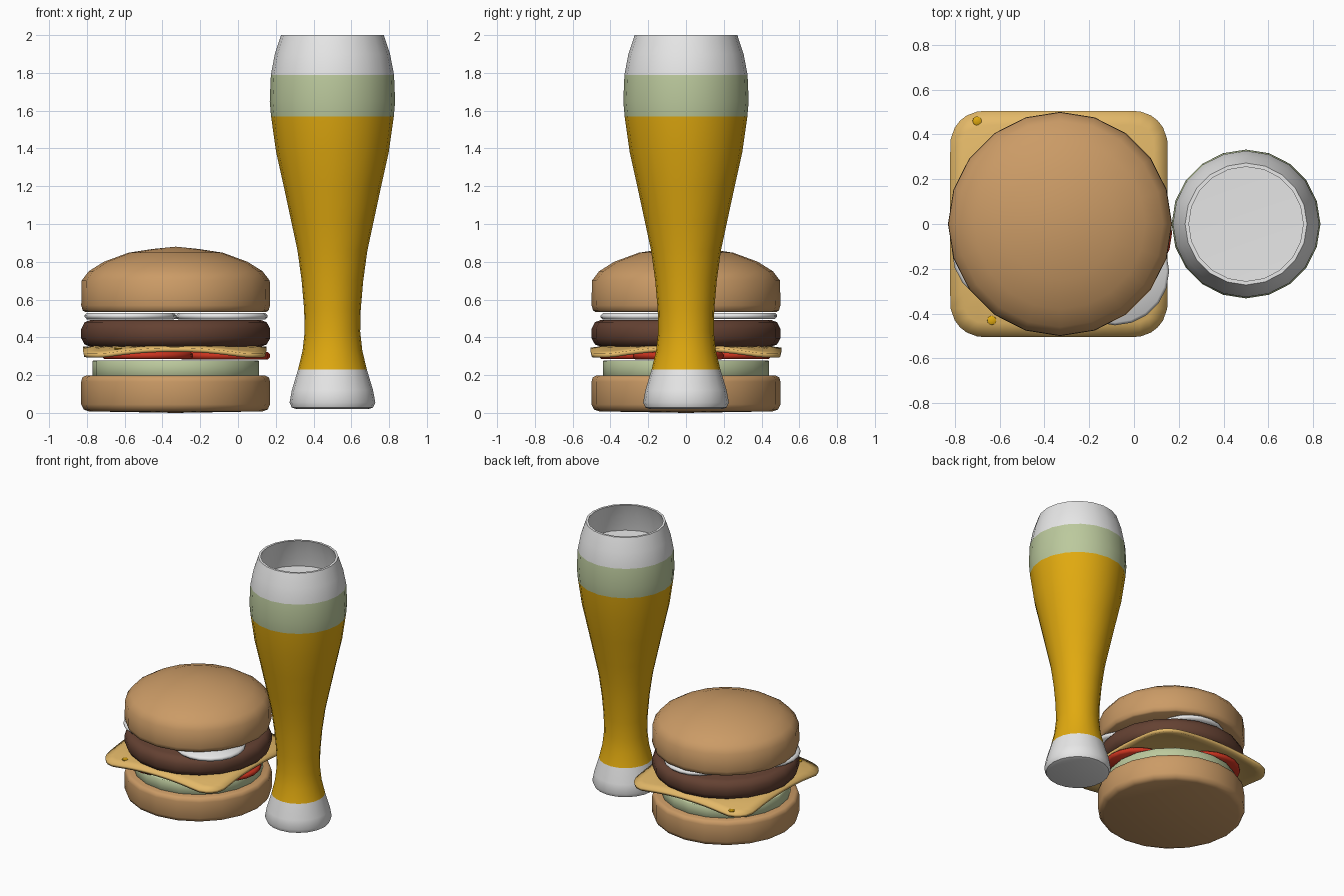
import bpy, bmesh, math

if "Cube" in bpy.data.objects:
    bpy.data.objects.remove(bpy.data.objects["Cube"])

def mat(name, r, g, b):
    m = bpy.data.materials.new(name)
    m.diffuse_color = (r, g, b, 1)
    m.use_nodes = True
    m.node_tree.nodes["Principled BSDF"].inputs["Base Color"].default_value = m.diffuse_color
    return m

BUN = mat("baked bun", .597, .328, .133)
LEAF = mat("pale green", .50, .584, .337)
RED = mat("tomato red", .61, .034, .014)
CHEESE = mat("cheese yellow", .775, .485, .141)
AMBER = mat("amber", .752, .402, .005)
MEAT = mat("meat brown", .127, .053, .032)
WHITE = mat("light grey", .8, .8, .8)

BX, GX = -.33, .5   # burger and glass axes

def finish(bm, name, mats, loc, angle=35):
    me = bpy.data.meshes.new(name)
    bm.to_mesh(me)
    bm.free()
    ob = bpy.data.objects.new(name, me)
    bpy.context.collection.objects.link(ob)
    ob.location = loc
    for m in mats:
        me.materials.append(m)
    bpy.ops.object.select_all(action='DESELECT')
    ob.select_set(True)
    bpy.context.view_layer.objects.active = ob
    bpy.ops.object.shade_smooth_by_angle(angle=math.radians(angle))
    return ob

def lathe(name, profile, mats, loc, sides=20, rule=None, angle=35):
    """Revolve (radius, z) points; radius 0 makes a pole."""
    bm = bmesh.new()
    rings = []
    for r, z in profile:
        if r == 0:
            rings.append([bm.verts.new((0, 0, z))] * sides)
        else:
            rings.append([bm.verts.new((r * math.cos(math.tau * i / sides),
                                        r * math.sin(math.tau * i / sides), z))
                          for i in range(sides)])
    for k in range(len(rings) - 1):
        a, b = rings[k], rings[k + 1]
        for i in range(sides):
            j = (i + 1) % sides
            vs = list(dict.fromkeys((a[i], a[j], b[j], b[i])))
            f = bm.faces.new(vs)
            if rule:
                f.material_index = rule(k, (profile[k][1] + profile[k + 1][1]) / 2)
    bmesh.ops.recalc_face_normals(bm, faces=bm.faces)
    return finish(bm, name, mats, loc, angle)

def disc(name, r, z0, z1, m, x, y, bevel=.012):
    return lathe(name, [(0, z0), (r - bevel, z0), (r, z0 + bevel), (r, z1 - bevel),
                        (r - bevel, z1), (0, z1)], [m], (x, y, 0), 20, angle=50)

# Buns, lettuce and patty
lathe("bottom_bun", [(0, 0), (.46, .008), (.487, .018), (.5, .045), (.5, .165),
                     (.494, .188), (.475, .197), (0, .197)], [BUN], (BX, 0, 0), angle=50)
disc("lettuce", .44, .19, .277, LEAF, BX, 0, .003)
lathe("patty", [(0, .35), (.45, .35), (.482, .362), (.5, .395), (.5, .445),
                (.482, .48), (.45, .492), (0, .492)], [MEAT], (BX, 0, 0), angle=50)
lathe("top_bun", [(0, .535), (.48, .535), (.492, .542), (.5, .57), (.498, .70), (.46, .75),
                  (.38, .80), (.25, .848), (.12, .868), (0, .88)], [BUN], (BX, 0, 0), angle=50)

# Tomato and onion slices
for i, (x, y) in enumerate([(.26, -.04), (-.15, -.22), (-.12, .21)]):
    disc(f"tomato_slice_{i + 1}", .24, .283 + .001 * i, .322 + .001 * i, RED, BX + x, y)
for i, (x, y) in enumerate([(.245, -.21), (-.24, -.12), (.05, .24)]):
    disc(f"onion_slice_{i + 1}", .242, .494 + .001 * i, .528 + .001 * i, WHITE, BX + x, y)

# Cheese slice: rounded square with drooping corners
def cheese_z(x, y):
    t = min(max((math.hypot(x, y) - .47) / .16, 0), 1)
    return .354 - .04 * t

HX, HY, R = .485, .505, .15
bm = bmesh.new()
bmesh.ops.create_grid(bm, x_segments=16, y_segments=16, size=1)
for v in bm.verts:
    x, y = v.co.x * HX, v.co.y * HY
    u, w = abs(x) - (HX - R), abs(y) - (HY - R)
    if u > 0 and w > 0:
        s = max(u, w) / math.hypot(u, w)
        x = math.copysign(HX - R + u * s, x)
        y = math.copysign(HY - R + w * s, y)
    v.co = (x, y, cheese_z(x, y))
cheese = finish(bm, "cheese_slice", [CHEESE], (BX - .005, 0, 0))
sol = cheese.modifiers.new("thickness", 'SOLIDIFY')
sol.thickness, sol.offset = .022, -1

# Small amber spots on the cheese
for i, (x, y) in enumerate([(-.37, .46), (-.305, -.43)]):
    z = cheese_z(x, y)
    disc(f"cheese_spot_{i + 1}", .02, z - .003, z + .005, AMBER, BX + x, y, .001)

# Tall glass: outer wall, rim, inner wall down to the drink surface
outer = [(0, .02), (.19, .02), (.215, .028), (.227, .055), (.215, .12), (.182, .23),
         (.158, .33), (.147, .43), (.15, .55), (.163, .7), (.185, .86), (.215, 1.0),
         (.258, 1.2), (.298, 1.38), (.325, 1.57), (.332, 1.65), (.326, 1.79),
         (.305, 1.9), (.272, 2.0)]
inner = [(.255, 2.0), (.29, 1.9), (.31, 1.785), (0, 1.775)]

def band(k, z):
    if k >= len(outer) - 1 or z < .23 or z > 1.79:
        return 0
    return 1 if z < 1.57 else 2

lathe("beer_glass", outer + inner, [WHITE, AMBER, LEAF], (GX, 0, 0), 20, band, 40)
